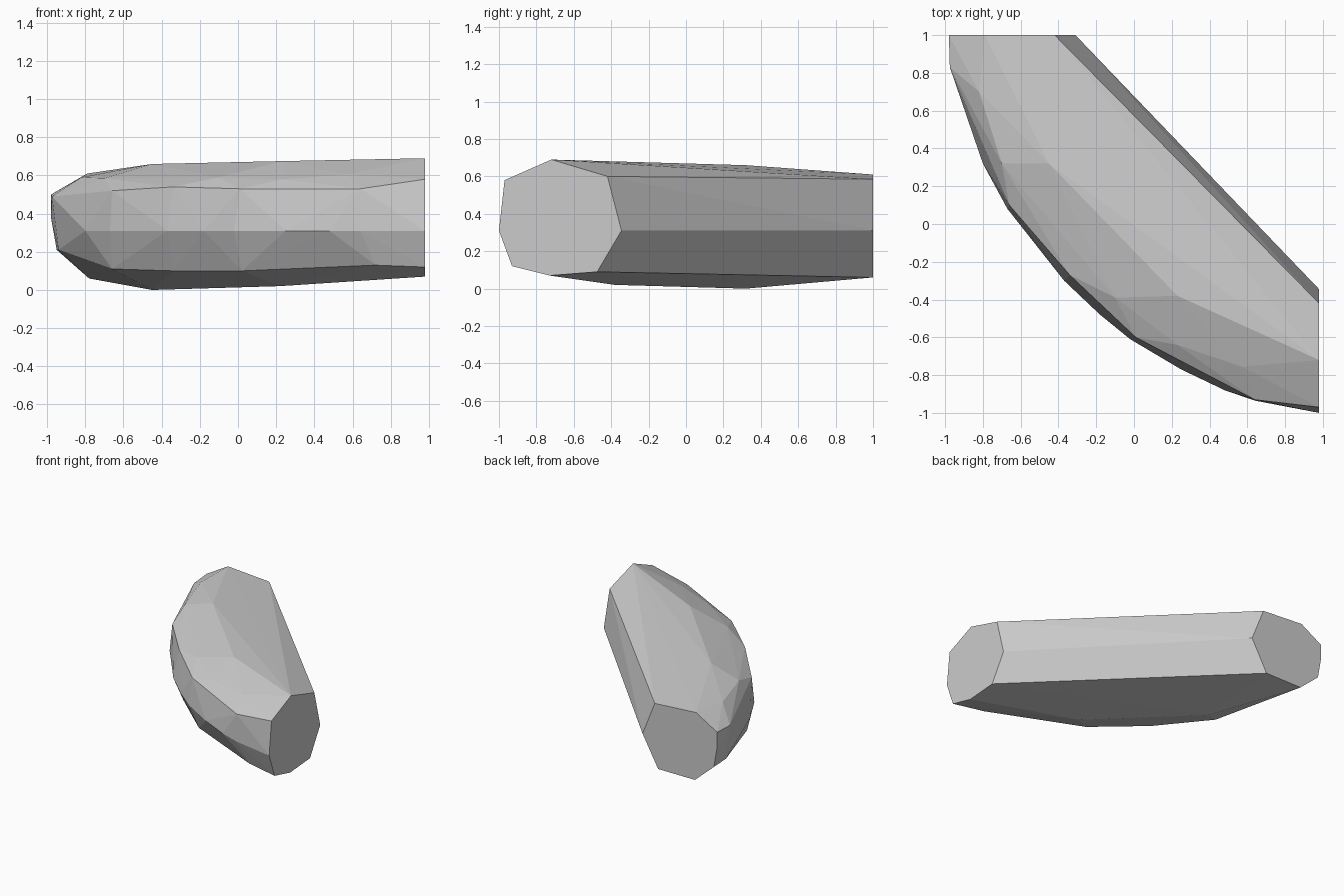
import bpy
import bmesh
import math

default_cube = bpy.data.objects.get("Cube")
if default_cube:
    bpy.data.objects.remove(default_cube, do_unlink=True)


def make_material(name, value):
    material = bpy.data.materials.new(name)
    material.use_nodes = True
    color = (value, value, value, 1)
    material.diffuse_color = color
    material.node_tree.nodes["Principled BSDF"].inputs["Base Color"].default_value = color
    return material


def hull_object(name, points, material):
    """Wrap faceted planes around a set of section points."""
    mesh = bpy.data.meshes.new(name)
    bm = bmesh.new()
    for point in points:
        bm.verts.new(point)
    result = bmesh.ops.convex_hull(bm, input=bm.verts[:])
    loose = [item for item in set(result["geom_interior"] + result["geom_unused"])
             if isinstance(item, bmesh.types.BMVert) and not item.link_faces]
    bmesh.ops.delete(bm, geom=loose, context="VERTS")
    bmesh.ops.dissolve_limit(bm, angle_limit=math.radians(.5),
                             verts=bm.verts[:], edges=bm.edges[:])
    bmesh.ops.recalc_face_normals(bm, faces=bm.faces[:])
    bm.to_mesh(mesh)
    bm.free()
    mesh.materials.append(material)
    body = bpy.data.objects.new(name, mesh)
    bpy.context.collection.objects.link(body)
    return body


# Flat cut ends, as outlines in their own planes
left_end_x = .98
left_end = [(-.72, .69), (-.42, .6), (-.345, .31), (-.475, .09),
            (-.73, .07), (-.93, .12), (-1, .31), (-.97, .58)]
back_end_y = 1
back_end = [(-.79, .61), (-.42, .585), (-.31, .31), (-.45, .06),
            (-.78, .06), (-.95, .21), (-.98, .38), (-.98, .5)]

# Rings running along the curved outer side
crown = [(-.45, .32, .66), (.23, -.38, .675)]
shoulder = [(-.82, .7, .59), (-.7, .32, .585), (-.1, -.39, .59),
            (.23, -.64, .58), (.57, -.755, .605)]
upper_rim = [(-.975, .83, .49), (-.66, .1, .52), (-.34, -.27, .54),
             (.01, -.6, .53), (.64, -.93, .53)]
waist = [(-.8, .32), (-.67, .08), (-.37, -.3), (-.18, -.48),
         (-.02, -.61), (.25, -.77), (.48, -.88), (.64, -.935)]
waist_z = .31
lower_rim = [(-.94, .83, .21), (-.66, .16, .11), (-.34, -.21, .1),
             (.02, -.53, .1), (.72, -.88, .13)]
keel = [(-.45, .32, 0), (.22, -.38, .02)]

points = crown + shoulder + upper_rim + lower_rim + keel
points += [(left_end_x, y, z) for y, z in left_end]
points += [(x, back_end_y, z) for x, z in back_end]
points += [(x, y, waist_z) for x, y in waist]

stone_gray = make_material("stone gray", .6)
hull_object("faceted_curved_block", points, stone_gray)
